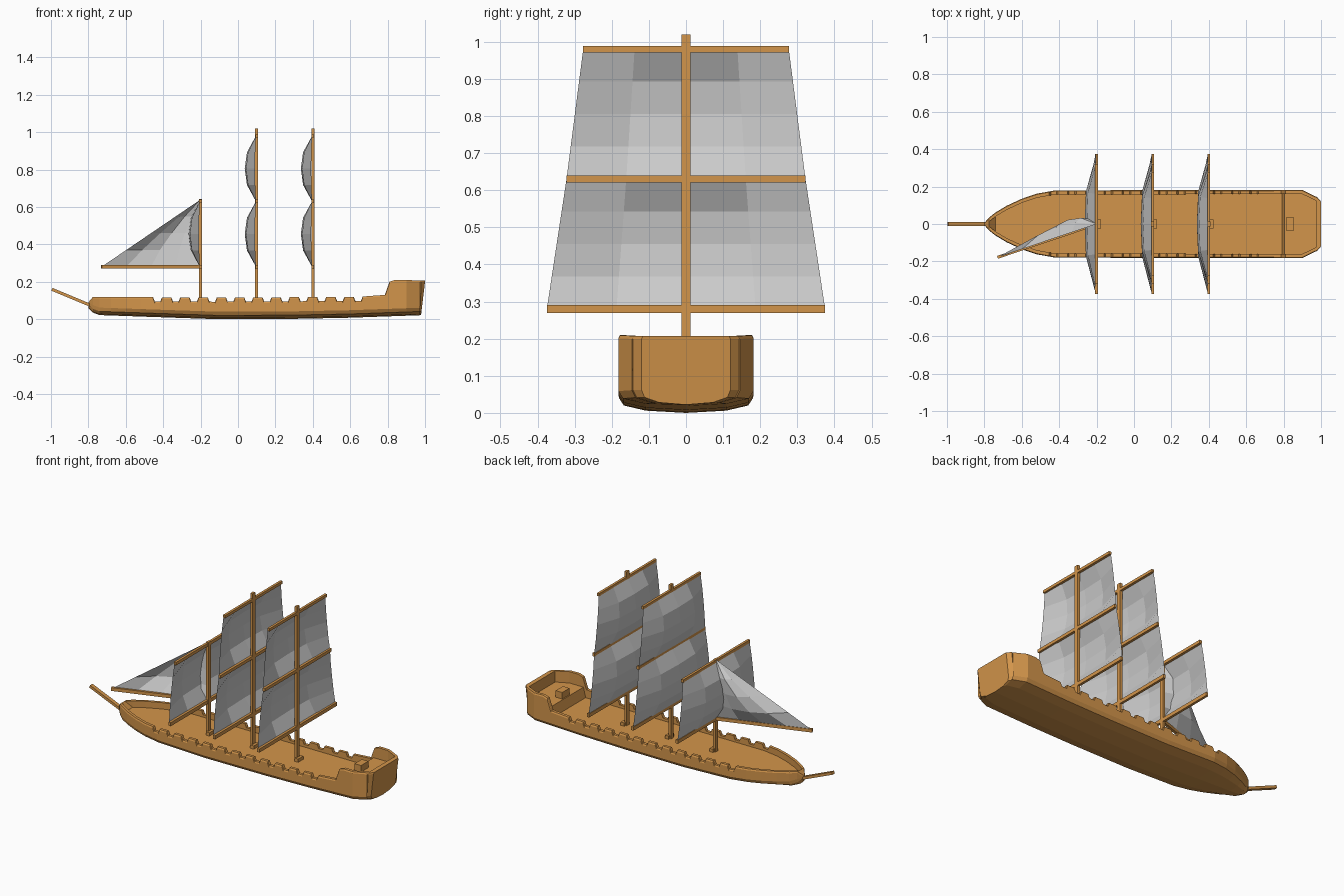
import bpy, bmesh
from mathutils import Vector

if "Cube" in bpy.data.objects:
    bpy.data.objects.remove(bpy.data.objects["Cube"])

wood = bpy.data.materials.new("wood")
wood.diffuse_color = (0.65, 0.30, 0.07, 1)
wood.use_nodes = True
wood.node_tree.nodes["Principled BSDF"].inputs["Base Color"].default_value = wood.diffuse_color


def make(name, verts, faces, mat=wood, fix=True):
    bm = bmesh.new()
    vs = [bm.verts.new(v) for v in verts]
    for f in faces:
        bm.faces.new([vs[i] for i in f])
    if fix:
        bmesh.ops.remove_doubles(bm, verts=bm.verts, dist=1e-5)
        bmesh.ops.recalc_face_normals(bm, faces=bm.faces)
    me = bpy.data.meshes.new(name)
    bm.to_mesh(me)
    bm.free()
    ob = bpy.data.objects.new(name, me)
    bpy.context.collection.objects.link(ob)
    if mat:
        me.materials.append(mat)
    return ob


def spar(name, a, b, w, h, up=(0, 0, 1)):
    """Square beam from a to b, w wide and h along the up direction."""
    a, b = Vector(a), Vector(b)
    d = (b - a).normalized()
    s = d.cross(Vector(up)).normalized()
    u = s.cross(d)
    vs = [p + s * i * w / 2 + u * j * h / 2
          for p in (a, b) for i, j in ((-1, -1), (1, -1), (1, 1), (-1, 1))]
    fs = [(0, 1, 2, 3), (7, 6, 5, 4)] + [(i, (i + 1) % 4, (i + 1) % 4 + 4, i + 4) for i in range(4)]
    return make(name, vs, fs)


def interp(pts, x):
    for (x0, y0), (x1, y1) in zip(pts, pts[1:]):
        if x <= x1:
            return y0 + (y1 - y0) * max(0, (x - x0) / (x1 - x0))
    return pts[-1][1]


# Hull profiles along x: half width, keel height, rail height, deck height
width = [(-0.80, .006), (-0.775, .035), (-0.74, .062), (-0.68, .098), (-0.6, .135), (-0.52, .162),
         (-0.42, .18), (0.9, .182), (0.98, .143), (0.995, .12)]
keel = [(-0.80, .06), (-0.775, .035), (-0.74, .022), (-0.4, .01), (-0.1, .0), (0.3, .002), (0.6, .008), (0.995, .022)]
rail = [(-0.80, .09), (-0.775, .12), (-0.5, .118), (-0.1, .115), (0.65, .12), (0.785, .13), (0.81, .2), (0.84, .21), (0.995, .207)]
deck = [(-0.775, .12), (-0.74, .08), (0.79, .08), (0.805, .14), (0.972, .14), (0.974, .207)]

# Gun notches cut into the rail
xs = {p[0] for t in (width, keel, rail, deck) for p in t}
notches = [-0.43 + 0.0975 * k for k in range(12)]
for c in notches:
    xs |= {c - .024, c - .015, c + .015, c + .024}
xs = sorted(xs)

verts, faces = [], []
for x in xs:
    w, k, r, d = (interp(t, x) for t in (width, keel, rail, deck))
    if any(abs(x - c) < .0155 for c in notches):
        r -= .022
    d = min(d, r)
    inner = max(w - .022, .002)
    half = [(0, k), (w * .6, k + .006), (w * .93, k + .02), (w, min(k + .04, r)),
            (w, r - .008), (w - .004, r), (inner, r), (inner, d), (0, d)]
    ring = half + [(-y, z) for y, z in half[-2:0:-1]]
    for y, z in ring:
        rake = (z - .2) * .12 if x > .975 else 0
        verts.append((x + rake + (.005 if x > .99 else 0), y, z))
n = 16
for s in range(len(xs) - 1):
    for i in range(n):
        j = (i + 1) % n
        faces.append((s * n + i, s * n + j, s * n + n + j, s * n + n + i))
faces += [tuple(range(n)), tuple(range(len(verts) - n, len(verts)))]
make("hull", verts, faces)

# Bowsprit and helm block on the stern deck
spar("bowsprit", (-0.76, 0, .062), (-0.995, 0, .16), .024, .016)
spar("helm_block", (0.812, 0, .155), (0.856, 0, .155), .07, .05)


def square_sail(name, x, z0, z1, w0, w1):
    """4 x 4 sail bellied toward the bow."""
    belly_v = [0, .8, 1, .8, 0]
    belly_u = [.08, .88, 1, .88, .08]
    vs = []
    for r in range(5):
        t = r / 4
        w = w0 + (w1 - w0) * t
        for c in range(5):
            vs.append((x - .004 - .06 * belly_v[r] * belly_u[c], w * (c / 2 - 1), z0 + (z1 - z0) * t))
    fs = [(r * 5 + c, r * 5 + c + 1, r * 5 + c + 6, r * 5 + c + 5) for r in range(4) for c in range(4)]
    make(name, vs, fs, None)


# Masts with yards and square sails
levels = [(.28, .375, .022), (.63, .322, .019), (.98, .277, .017)]
for label, x, top, count in (("fore", -0.2, .642, 2), ("main", 0.1, 1.02, 3), ("aft", 0.4, 1.02, 3)):
    spar(label + "_mast", (x, 0, .07), (x, 0, top), .025, .016, (1, 0, 0))
    spar(label + "_mast_foot", (x + .012, 0, .075), (x + .012, 0, .1), .05, .024, (1, 0, 0))
    for i in range(count):
        z, w, h = levels[i]
        spar(f"{label}_yard_{i + 1}", (x, -w, z), (x, w, z), .015, h)
        if i:
            zb, wb, _ = levels[i - 1]
            square_sail(f"{label}_sail_{i}", x, zb, z, wb, w)

# Triangular head sail with its boom
head, tack, clew = Vector((-0.2, 0, .64)), Vector((-0.2, 0, .28)), Vector((-0.73, -.178, .28))
spar("head_boom", tack, clew, .016, .02)
side = Vector((-.32, .95, 0))
verts, faces = [], []
for r in range(5):
    t = r / 4
    for c in range(5):
        u = c / 4
        p = head.lerp(tack.lerp(clew, u), t)
        bulge = .07 * (4 * u * (1 - u)) * (4 * t * (1 - t)) ** .7
        verts.append(p + side * bulge)
for r in range(4):
    for c in range(4):
        a = r * 5 + c
        faces.append((a, a + 1, a + 6, a + 5) if r else (0, a + 6, a + 5))
make("head_sail", verts, faces, None)
